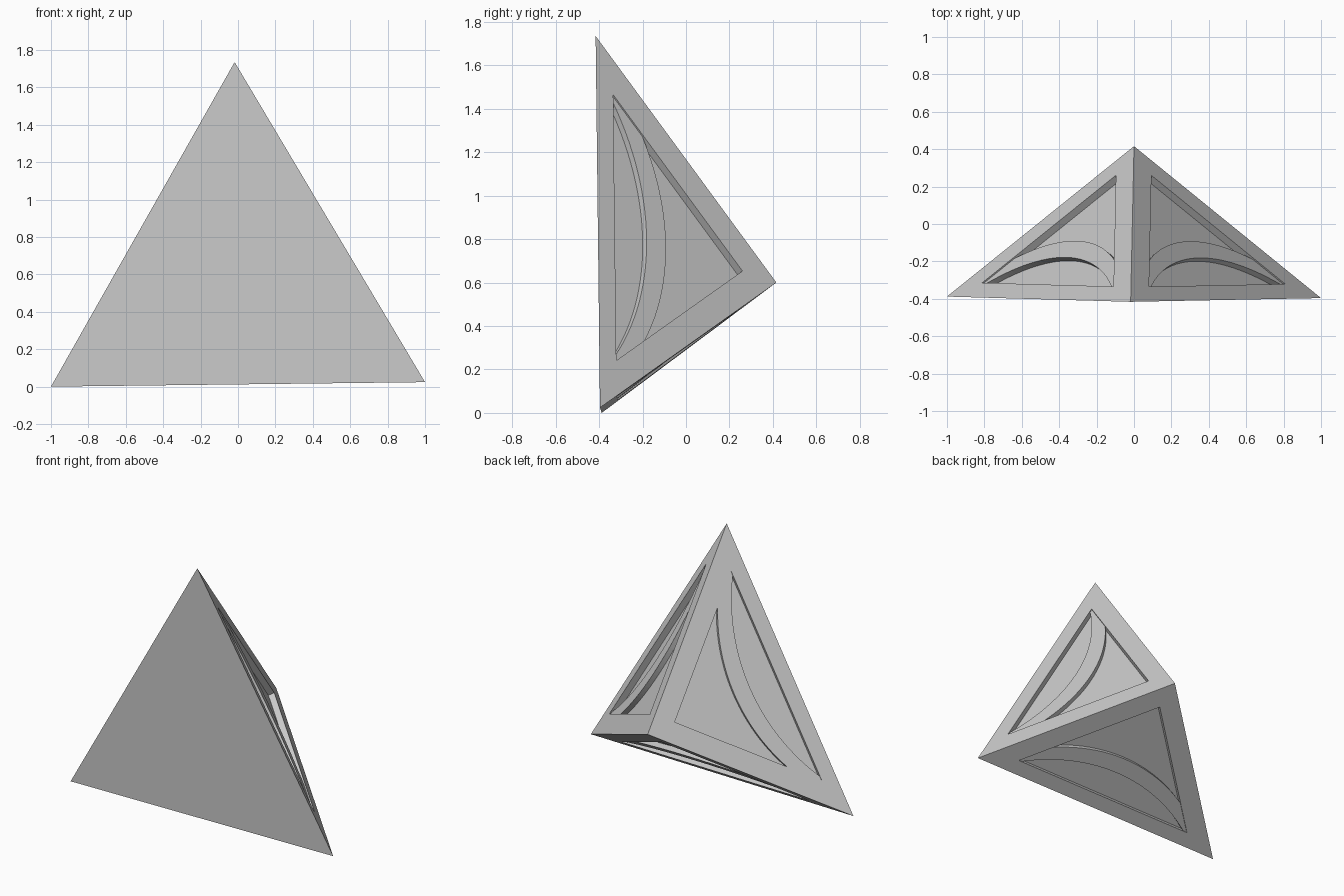
import bpy, bmesh, math
from mathutils import Vector

if "Cube" in bpy.data.objects:
    bpy.data.objects.remove(bpy.data.objects["Cube"])

# corners: front triangle and rear apex
A = Vector((-1, -0.388, 0.0))
B = Vector((1, -0.396, 0.024))
C = Vector((-0.018, -0.416, 1.735))
D = Vector((0, 0.416, 0.6))
CENTRE = (A + B + C + D) / 4
SCALE = 0.715      # panel size relative to its face
FLOOR = 0.040      # recess depth
BAND = 0.008       # arched band sits just below the frame
EDGE = (1 - SCALE) / 3


def outward(p, q, r):
    n = (q - p).cross(r - p).normalized()
    return n if n.dot(p - CENTRE) > 0 else -n


def arc(u, d_end, d_mid, steps=28):
    # circular arc from (-u, d_end) over (0, d_mid) to (u, d_end)
    s = d_mid - d_end
    rad = (u * u + s * s) / (2 * s)
    half = math.asin(u / rad)
    return [(rad * math.sin(t), d_mid - rad + rad * math.cos(t))
            for t in (half * (2 * i / steps - 1) for i in range(steps + 1))]


def finish(bm, name):
    bmesh.ops.recalc_face_normals(bm, faces=bm.faces)
    me = bpy.data.meshes.new(name)
    bm.to_mesh(me)
    bm.free()
    ob = bpy.data.objects.new(name, me)
    bpy.context.collection.objects.link(ob)
    return ob


sides = {"right": (B, C), "left": (C, A), "lower": (A, B)}

# body: plain front face, three faces with recessed triangular panels
bm = bmesh.new()
va, vb, vc, vd = [bm.verts.new(p) for p in (A, B, C, D)]
bm.faces.new((va, vb, vc))
for outer in ((vb, vc, vd), (vc, va, vd), (va, vb, vd)):
    pts = [v.co.copy() for v in outer]
    mid = sum(pts, Vector()) / 3
    n = outward(*pts)
    rim = [bm.verts.new(mid + (p - mid) * SCALE) for p in pts]
    low = [bm.verts.new(v.co - n * FLOOR) for v in rim]
    for i in range(3):
        j = (i + 1) % 3
        bm.faces.new((outer[i], outer[j], rim[j], rim[i]))
        bm.faces.new((rim[i], rim[j], low[j], low[i]))
    bm.faces.new(low)
finish(bm, "pyramid_body")

# arched band raised from each panel floor, springing from the front corners
inner = arc(0.685, EDGE, 0.279)
upper_d = 0.262
outer_arc = arc(1 - EDGE * 2 - upper_d + 0.0 + EDGE - EDGE + 0.0, upper_d, 0.387)
outline = ([(-SCALE, EDGE)] + inner + [(SCALE, EDGE)] + outer_arc[::-1])
for name, (p, q) in sides.items():
    n = outward(p, q, D)
    bm = bmesh.new()

    def ring(depth):
        return [bm.verts.new((p + q) / 2 * (1 - d) + D * d
                             + (q - p) * (u / 2) - n * depth) for u, d in outline]
    top, bottom = ring(BAND), ring(FLOOR + 0.002)
    bm.faces.new(top)
    bm.faces.new(bottom[::-1])
    for i in range(len(top)):
        j = (i + 1) % len(top)
        bm.faces.new((top[i], bottom[i], bottom[j], top[j]))
    finish(bm, name + "_arched_band")
